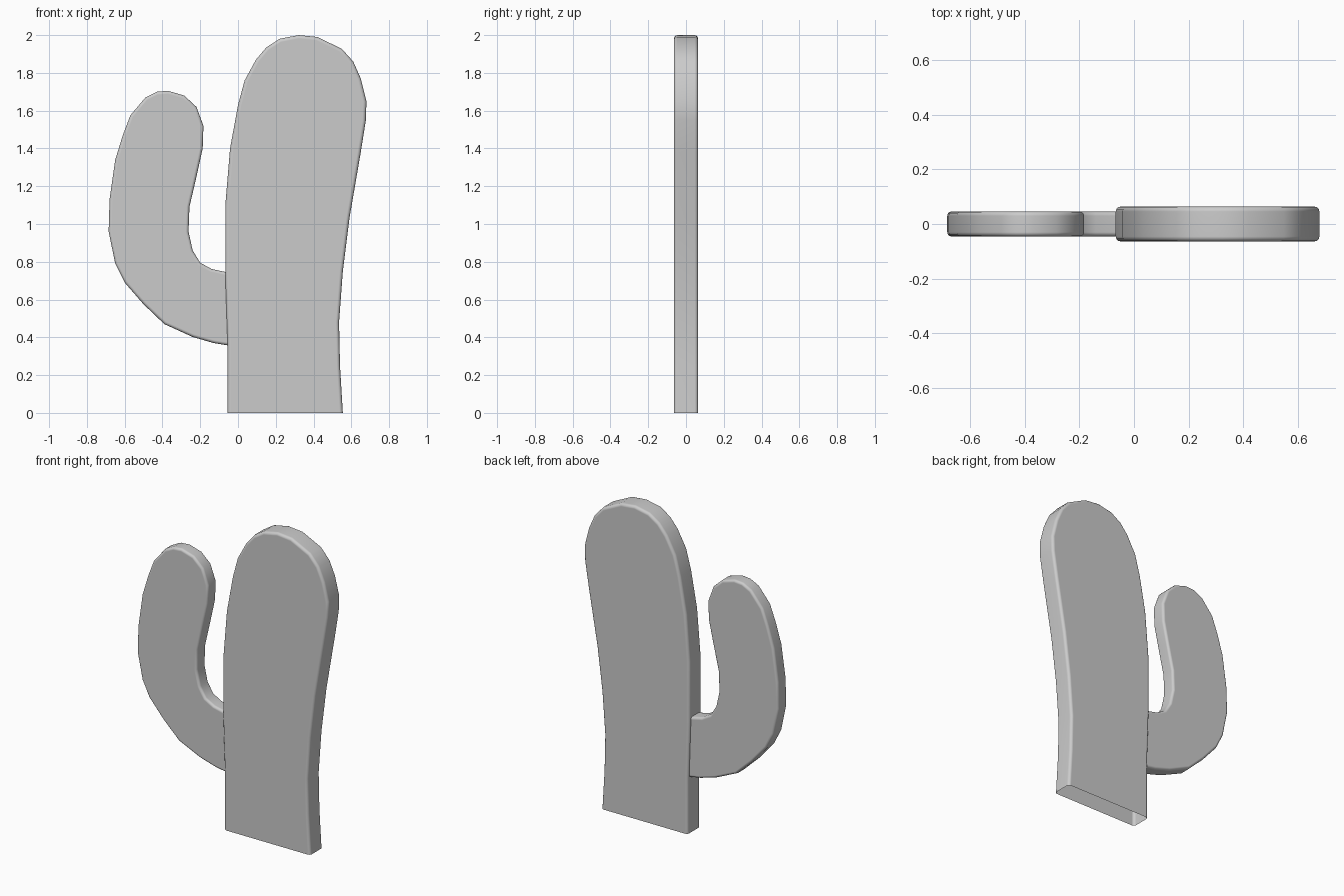
import bpy, bmesh

if "Cube" in bpy.data.objects:
    bpy.data.objects.remove(bpy.data.objects["Cube"])

TRUNK = [(-0.055, 0), (-0.055, 0.36), (-0.067, 0.72), (-0.067, 1.1), (-0.042, 1.4),
         (0.0, 1.63), (0.035, 1.76), (0.095, 1.87), (0.15, 1.935), (0.22, 1.98),
         (0.32, 2.0), (0.42, 1.99), (0.55, 1.927), (0.61, 1.86), (0.65, 1.77),
         (0.68, 1.65), (0.677, 1.55), (0.65, 1.38), (0.59, 1.03), (0.555, 0.75),
         (0.535, 0.48), (0.54, 0.25), (0.555, 0)]

ARM = [(-0.04, 0.355), (-0.13, 0.37), (-0.24, 0.402), (-0.39, 0.47), (-0.5, 0.575),
       (-0.6, 0.69), (-0.65, 0.79), (-0.685, 0.96), (-0.68, 1.13), (-0.65, 1.34),
       (-0.61, 1.47), (-0.57, 1.575), (-0.49, 1.67), (-0.43, 1.70), (-0.37, 1.705),
       (-0.285, 1.68), (-0.22, 1.62), (-0.183, 1.52), (-0.187, 1.4), (-0.22, 1.25),
       (-0.257, 1.09), (-0.262, 0.96), (-0.24, 0.86), (-0.2, 0.795), (-0.14, 0.762),
       (-0.04, 0.74)]


def slab(name, outline, half, bevel):
    """Extruded outline with rounded rims; the cut end (last to first point) stays open."""
    bm = bmesh.new()
    front = [bm.verts.new((x, -half, z)) for x, z in outline]
    back = [bm.verts.new((x, half, z)) for x, z in outline]
    bm.faces.new(front)
    bm.faces.new(back[::-1])
    rims = []
    for i in range(len(outline) - 1):
        bm.faces.new((front[i], back[i], back[i + 1], front[i + 1]))
        rims += [bm.edges.get((s[i], s[i + 1])) for s in (front, back)]
    bmesh.ops.recalc_face_normals(bm, faces=bm.faces)
    bmesh.ops.bevel(bm, geom=rims, offset=bevel, segments=3, profile=0.5,
                    affect='EDGES', clamp_overlap=True)
    # make sure the shell faces outwards
    front_face = min(bm.faces, key=lambda f: f.calc_center_median().y)
    if front_face.normal.y > 0:
        bmesh.ops.reverse_faces(bm, faces=bm.faces)
    mesh = bpy.data.meshes.new(name)
    bm.to_mesh(mesh)
    bm.free()
    obj = bpy.data.objects.new(name, mesh)
    bpy.context.collection.objects.link(obj)
    bpy.ops.object.select_all(action='DESELECT')
    obj.select_set(True)
    bpy.context.view_layer.objects.active = obj
    bpy.ops.object.shade_smooth_by_angle(angle=0.7)
    weighted = obj.modifiers.new("weighted_normals", 'WEIGHTED_NORMAL')
    weighted.keep_sharp = True
    return obj


# Main stem
slab("cactus_trunk", TRUNK, 0.064, 0.018)
# Thinner side arm, its cut end tucked into the stem
slab("cactus_arm", ARM, 0.046, 0.016)
